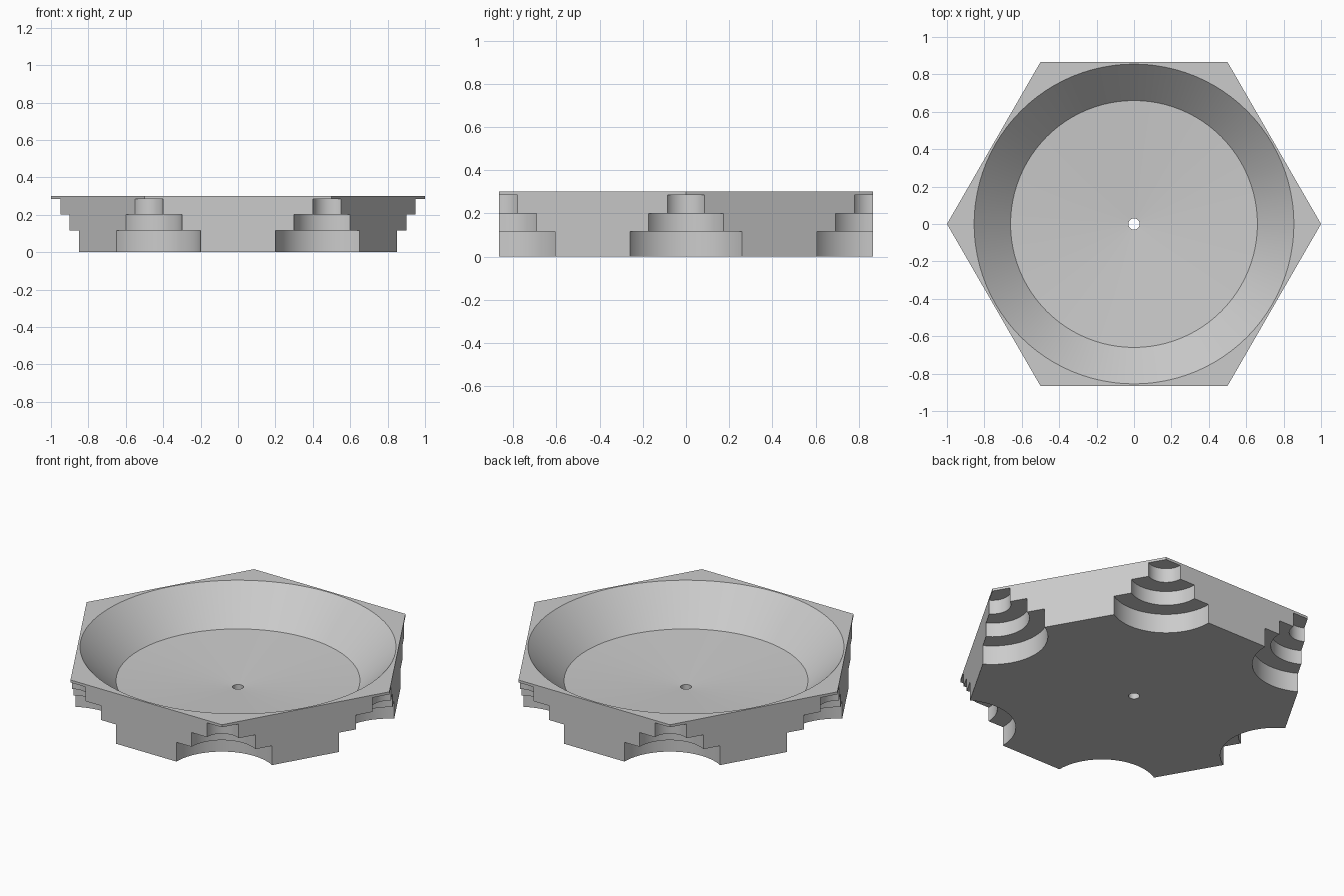
import bpy
import bmesh
from math import cos, sin, pi

HEIGHT = 0.30

cube = bpy.data.objects.get("Cube")
if cube:
    bpy.data.objects.remove(cube, do_unlink=True)

grey = bpy.data.materials.new("light_grey")
grey.use_nodes = True
colour = (0.6, 0.6, 0.6, 1)
grey.diffuse_color = colour
grey.node_tree.nodes["Principled BSDF"].inputs["Base Color"].default_value = colour


def make_object(name, bm):
    bmesh.ops.recalc_face_normals(bm, faces=bm.faces)
    mesh = bpy.data.meshes.new(name)
    bm.to_mesh(mesh)
    bm.free()
    mesh.materials.append(grey)
    obj = bpy.data.objects.new(name, mesh)
    bpy.context.collection.objects.link(obj)
    return obj


def lathe(name, profile, segments, location=(0, 0, 0)):
    """Solid of revolution from (radius, height) points, starting and ending on the axis."""
    bm = bmesh.new()
    verts = [bm.verts.new((r, 0, z)) for r, z in profile]
    edges = [bm.edges.new(pair) for pair in zip(verts, verts[1:])]
    bmesh.ops.spin(bm, geom=verts + edges, cent=(0, 0, 0), axis=(0, 0, 1),
                   angle=2 * pi, steps=segments, use_merge=False)
    bmesh.ops.remove_doubles(bm, verts=bm.verts, dist=1e-4)
    obj = make_object(name, bm)
    obj.location = location
    return obj


# Hexagonal block with points on the x axis
bm = bmesh.new()
corners = [(cos(i * pi / 3), sin(i * pi / 3)) for i in range(6)]
base = bm.faces.new([bm.verts.new((x, y, 0)) for x, y in corners])
top = bmesh.ops.extrude_face_region(bm, geom=[base])["geom"]
bmesh.ops.translate(bm, vec=(0, 0, HEIGHT),
                    verts=[v for v in top if isinstance(v, bmesh.types.BMVert)])
dish = make_object("hexagonal_dish", bm)

# Bowl with sloping wall, gently funnelled floor and drain hole
bowl = [(0, -0.1), (0.03, -0.1), (0.03, 0.062), (0.66, 0.10),
        (0.855, HEIGHT), (0.855, 0.5), (0, 0.5)]
cutters = [lathe("bowl_cutter", bowl, 96)]

# Stepped round notches under every corner
steps = [(0, -0.1), (0.3, -0.1), (0.3, 0.115), (0.2, 0.115), (0.2, 0.2),
         (0.1, 0.2), (0.1, 0.285), (0, 0.285)]
for x, y in corners:
    cutters.append(lathe("corner_cutter", steps, 72, (x, y, 0)))

bpy.context.view_layer.objects.active = dish
for cutter in cutters:
    cutter.hide_render = True
    mod = dish.modifiers.new("cut", "BOOLEAN")
    mod.operation = "DIFFERENCE"
    mod.solver = "EXACT"
    mod.object = cutter
    bpy.ops.object.modifier_apply(modifier=mod.name)
    bpy.data.objects.remove(cutter, do_unlink=True)

# Smooth the round surfaces, keep the edges crisp
bpy.ops.object.select_all(action="DESELECT")
dish.select_set(True)
bpy.ops.object.shade_smooth_by_angle(angle=pi / 9)
